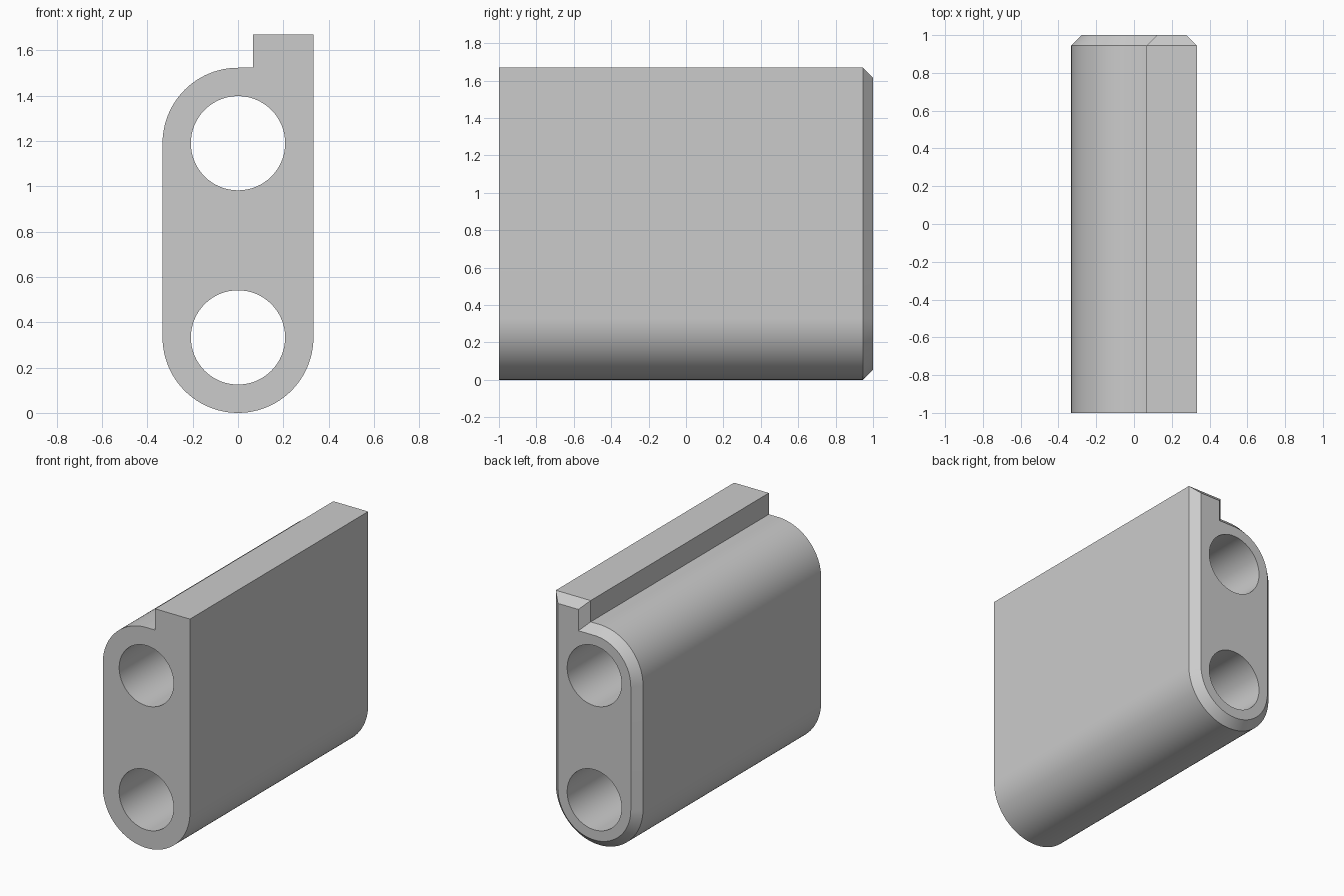
import bpy, bmesh, math

if "Cube" in bpy.data.objects:
    bpy.data.objects.remove(bpy.data.objects["Cube"])

R, HOLE_R = 0.333, 0.208          # outer and bore radii
LOW, HIGH, TOP = 0.333, 1.19, 1.67  # bore centre heights, overall height
LIP_X, CHAMFER = 0.067, 0.055


def arc(cz, r, start, end, n):
    """Points along an arc centred on x = 0."""
    return [(r * math.cos(a), cz + r * math.sin(a))
            for a in (math.radians(start + (end - start) * i / n) for i in range(n + 1))]


def outline(inset):
    """Rounded body with a raised lip on its right, shrunk by inset."""
    r = R - inset
    return (arc(LOW, r, 0, -180, 48) + arc(HIGH, r, 180, 90, 24)
            + [(LIP_X + inset, HIGH + r), (LIP_X + inset, TOP - inset), (r, TOP - inset)])


def ring(bm, points, y):
    """Closed loop of vertices and edges at depth y."""
    vs = [bm.verts.new((x, y, z)) for x, z in points]
    es = [bm.edges.new((v, vs[(i + 1) % len(vs)])) for i, v in enumerate(vs)]
    return vs, es


def bridge(bm, a, b):
    n = len(a)
    for i in range(n):
        bm.faces.new((a[i], a[(i + 1) % n], b[(i + 1) % n], b[i]))


bm = bmesh.new()

# Outer wall and rear chamfer
front, front_edges = ring(bm, outline(0), -1)
shoulder, _ = ring(bm, outline(0), 1 - CHAMFER)
back, back_edges = ring(bm, outline(CHAMFER), 1)
bridge(bm, front, shoulder)
bridge(bm, shoulder, back)

# Two through bores
for cz in (LOW, HIGH):
    circle = arc(cz, HOLE_R, 0, 360, 64)[:-1]
    near, near_edges = ring(bm, circle, -1)
    far, far_edges = ring(bm, circle, 1)
    bridge(bm, near, far)
    front_edges += near_edges
    back_edges += far_edges

# Flat end faces around the bores
for edges, ny in ((front_edges, -1), (back_edges, 1)):
    bmesh.ops.triangle_fill(bm, edges=edges, use_beauty=True, normal=(0, ny, 0))
bmesh.ops.recalc_face_normals(bm, faces=bm.faces[:])

mesh = bpy.data.meshes.new("hinge_block")
bm.to_mesh(mesh)
bm.free()
block = bpy.data.objects.new("hinge_block", mesh)
bpy.context.collection.objects.link(block)

# Plain grey finish
grey = bpy.data.materials.new("grey")
grey.diffuse_color = (0.6, 0.6, 0.6, 1)
grey.use_nodes = True
grey.node_tree.nodes["Principled BSDF"].inputs["Base Color"].default_value = grey.diffuse_color
mesh.materials.append(grey)

bpy.context.view_layer.objects.active = block
block.select_set(True)
bpy.ops.object.shade_smooth_by_angle(angle=math.radians(30))
